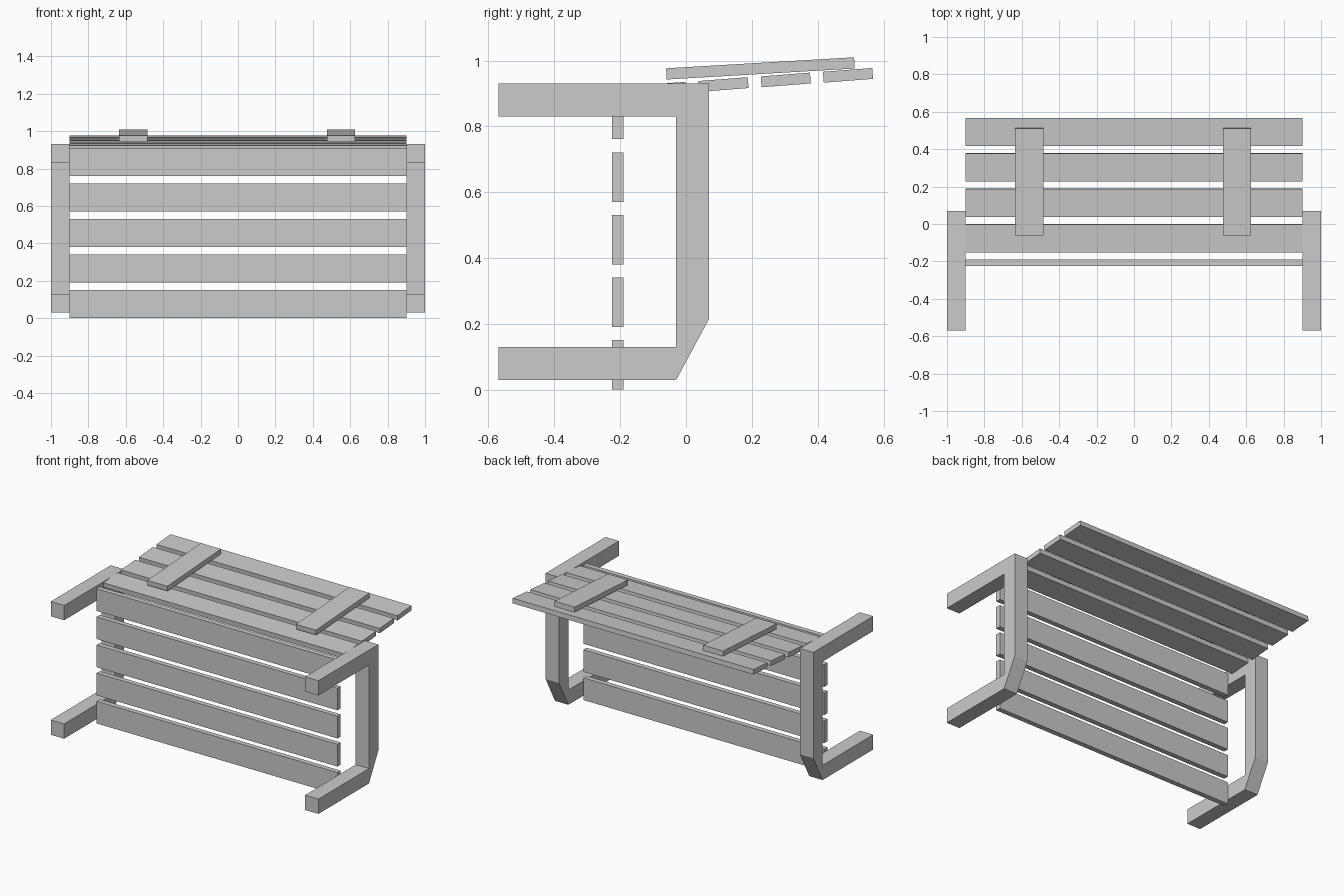
import bpy, bmesh
from math import radians
from mathutils import Matrix, Vector

cube = bpy.data.objects.get("Cube")
if cube:
    bpy.data.objects.remove(cube, do_unlink=True)

GREY = (0.6, 0.6, 0.6, 1.0)
grey = bpy.data.materials.new("plain grey")
grey.use_nodes = True
grey.diffuse_color = GREY
grey.node_tree.nodes["Principled BSDF"].inputs["Base Color"].default_value = GREY


def finish(name, bm):
    bmesh.ops.recalc_face_normals(bm, faces=bm.faces)
    mesh = bpy.data.meshes.new(name)
    bm.to_mesh(mesh)
    bm.free()
    mesh.materials.append(grey)
    obj = bpy.data.objects.new(name, mesh)
    bpy.context.collection.objects.link(obj)
    return obj


def board(name, centre, size, tilt=0.0):
    """Flat plank, tilted about the x axis in degrees."""
    bm = bmesh.new()
    bmesh.ops.create_cube(bm, size=1, matrix=Matrix.Diagonal((*size, 1)))
    obj = finish(name, bm)
    obj.location = centre
    obj.rotation_euler.x = radians(tilt)
    return obj


def side_frame(name, x0, x1):
    """C-shaped support with one chamfered corner, extruded along x."""
    profile = [(-0.57, 0.03), (-0.03, 0.03), (0.07, 0.215), (0.07, 0.93),
               (-0.57, 0.93), (-0.57, 0.83), (-0.03, 0.83), (-0.03, 0.13),
               (-0.57, 0.13)]
    bm = bmesh.new()
    face = bm.faces.new([bm.verts.new((x0, y, z)) for y, z in profile])
    ext = bmesh.ops.extrude_face_region(bm, geom=[face])
    moved = [g for g in ext["geom"] if isinstance(g, bmesh.types.BMVert)]
    bmesh.ops.translate(bm, verts=moved, vec=Vector((x1 - x0, 0, 0)))
    return finish(name, bm)


# Supports at both ends
side_frame("left_frame", 0.9, 1.0)
side_frame("right_frame", -1.0, -0.9)

# Upright row of slats
for i in range(5):
    board(f"upright_slat_{i + 1}", (0, -0.207, 0.076 + 0.19 * i), (1.8, 0.034, 0.15))

# Gently sloping row of slats
for i in range(4):
    board(f"sloping_slat_{i + 1}", (0, -0.075 + 0.189 * i, 0.913 + 0.014 * i),
          (1.8, 0.15, 0.033), 4.4)

# Battens laid across the sloping slats
for name, x in (("left_batten", 0.55), ("right_batten", -0.56)):
    board(name, (x, 0.226, 0.976), (0.15, 0.572, 0.034), 3.35)
